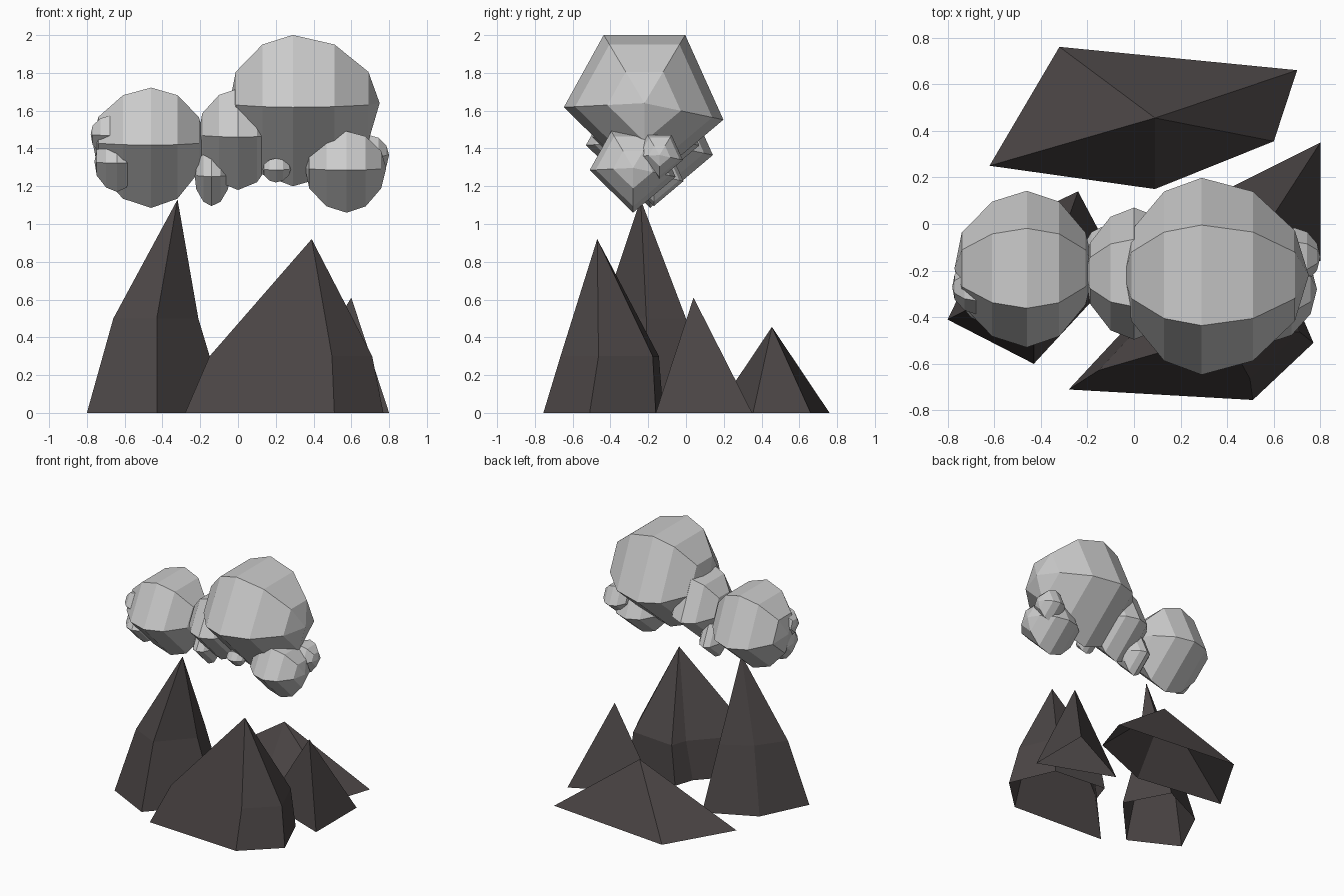
import bpy, bmesh

if "Cube" in bpy.data.objects:
    bpy.data.objects.remove(bpy.data.objects["Cube"])


def material(name, rgb):
    m = bpy.data.materials.new(name)
    m.diffuse_color = (*rgb, 1)
    m.use_nodes = True
    m.node_tree.nodes["Principled BSDF"].inputs["Base Color"].default_value = m.diffuse_color
    return m


ROCK = material("dark_rock", (0.07, 0.06, 0.06))
CLOUD = material("pale_cloud", (0.8, 0.8, 0.78))


def make_object(name, bm, mat):
    bmesh.ops.recalc_face_normals(bm, faces=bm.faces)
    mesh = bpy.data.meshes.new(name)
    bm.to_mesh(mesh)
    bm.free()
    mesh.materials.append(mat)
    ob = bpy.data.objects.new(name, mesh)
    bpy.context.collection.objects.link(ob)


def bridge(bm, a, b):
    n = len(a)
    for i in range(n):
        j = (i + 1) % n
        bm.faces.new((a[i], a[j], b[j], b[i]))


def fan(bm, ring, tip):
    for i in range(len(ring)):
        bm.faces.new((ring[i], ring[(i + 1) % len(ring)], tip))


# Open-bottomed peak: ground outline, optional shoulder ring, apex
def peak(name, base, apex, shoulder=None):
    bm = bmesh.new()
    ring = [bm.verts.new((x, y, 0)) for x, y in base]
    if shoulder:
        pts, z = shoulder
        upper = [bm.verts.new((x, y, z)) for x, y in pts]
        bridge(bm, ring, upper)
        ring = upper
    fan(bm, ring, bm.verts.new(apex))
    make_object(name, bm, ROCK)


# Five-sided ball lying along x, with separate left and right half lengths
SECTION = [(-0.97, -0.05), (-0.49, 0.82), (0.49, 0.82), (0.95, -0.2), (0, -1)]
STATIONS = [(-0.9, 0.46), (-0.48, 0.86), (0, 1), (0.48, 0.86), (0.87, 0.46)]


def puff(name, center, r, left, right):
    cx, cy, cz = center
    bm = bmesh.new()
    rings = []
    for s, k in STATIONS:
        x = cx + s * (left if s < 0 else right)
        rings.append([bm.verts.new((x, cy + y * r * k, cz + z * r * k)) for y, z in SECTION])
    for a, b in zip(rings, rings[1:]):
        bridge(bm, a, b)
    fan(bm, rings[0], bm.verts.new((cx - left, cy, cz)))
    fan(bm, rings[-1], bm.verts.new((cx + right, cy, cz)))
    make_object(name, bm, CLOUD)


# Mountains
peak("tall_peak",
     [(-0.8, -0.41), (-0.43, -0.6), (-0.06, -0.2), (-0.24, 0.14), (-0.62, -0.04)],
     (-0.32, -0.24, 1.13),
     ([(-0.66, -0.34), (-0.43, -0.45), (-0.21, -0.21), (-0.29, 0.0), (-0.51, -0.13)], 0.5))

front_base = [(-0.28, -0.71), (0.51, -0.755), (0.77, -0.51), (0.62, -0.16), (0.18, -0.12), (0.13, -0.27)]
front_mid = [(0.44 + 0.82 * (x - 0.44), -0.25 + 0.82 * (y + 0.25)) for x, y in front_base]
peak("front_peak", front_base, (0.39, -0.47, 0.92), (front_mid, 0.3))

peak("side_peak", [(0.8, 0.35), (0.22, 0.06), (0.8, -0.16)], (0.6, 0.04, 0.61))
peak("back_hill",
     [(-0.62, 0.25), (0.09, 0.15), (0.6, 0.355), (0.7, 0.66), (-0.32, 0.76)],
     (0.09, 0.455, 0.455))

# Cloud
puff("cloud_large", (0.29, -0.22, 1.64), 0.44, 0.335, 0.46)
puff("cloud_left", (-0.46, -0.19, 1.435), 0.35, 0.31, 0.29)
puff("cloud_middle", (0.0, -0.21, 1.475), 0.295, 0.21, 0.21)
puff("cloud_low_right", (0.575, -0.28, 1.297), 0.237, 0.22, 0.21)
puff("cloud_right_nub", (0.69, -0.14, 1.365), 0.13, 0.11, 0.11)
puff("cloud_under_nub", (-0.14, -0.17, 1.26), 0.165, 0.09, 0.1)
puff("cloud_under_bead", (0.2, -0.31, 1.29), 0.07, 0.07, 0.08)
puff("cloud_left_low_nub", (-0.64, -0.27, 1.33), 0.16, 0.12, 0.1)
puff("cloud_left_high_nub", (-0.68, -0.27, 1.475), 0.12, 0.1, 0.09)
